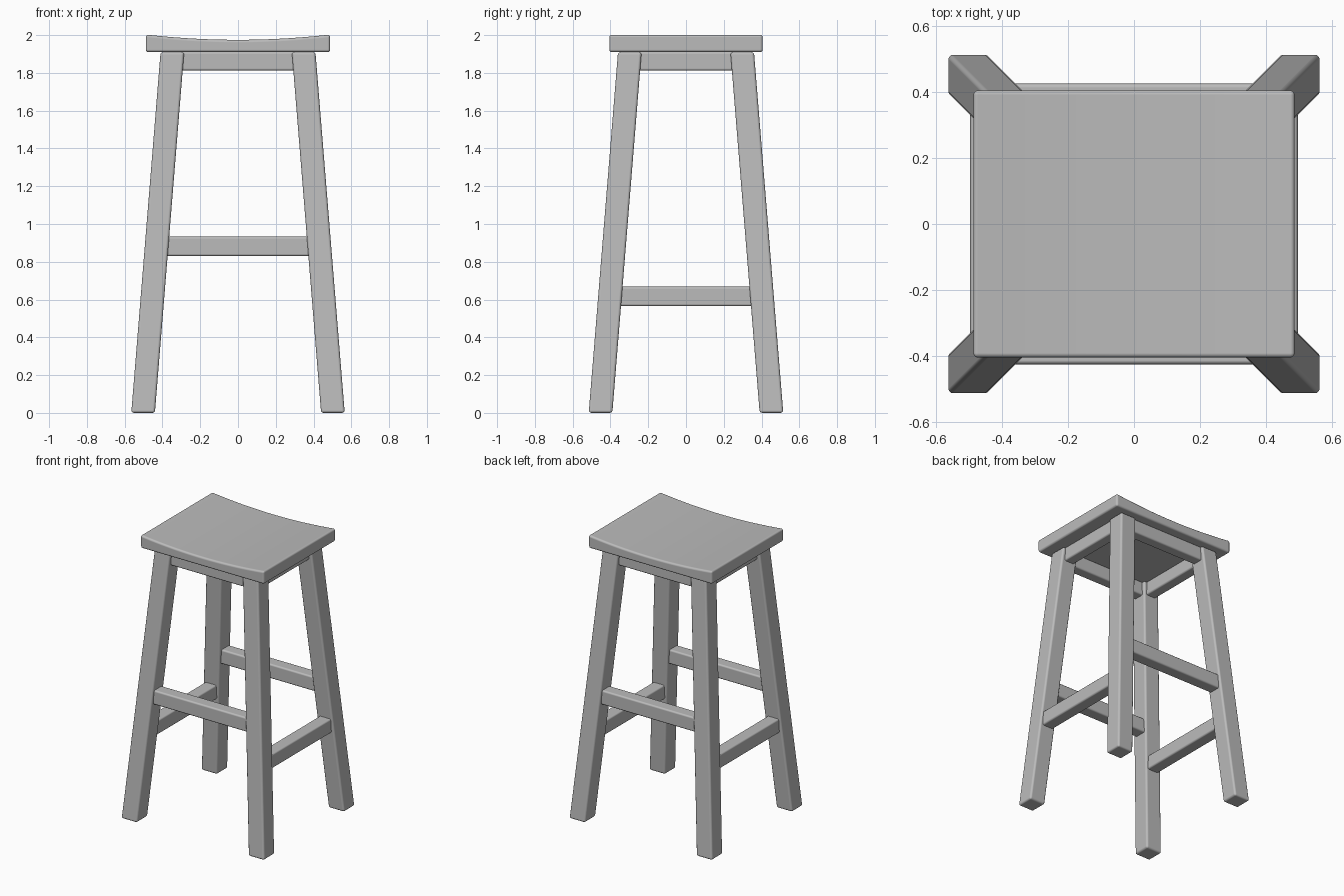
import bpy
import bmesh
import math

cube = bpy.data.objects.get("Cube")
if cube:
    bpy.data.objects.remove(cube, do_unlink=True)

# Single painted finish
grey = bpy.data.materials.new("plain_grey")
grey.use_nodes = True
colour = (0.5, 0.5, 0.5, 1)
grey.diffuse_color = colour
grey.node_tree.nodes["Principled BSDF"].inputs["Base Color"].default_value = colour

SEAT_BOTTOM = 1.91
LEG = 0.125                    # leg thickness
FOOT = (0.5025, 0.4525)        # leg centre on the floor
SPLAY = 0.155 / SEAT_BOTTOM    # inward lean per unit of height


def prism(name, loop, shift, bevel):
    """Extrude a closed loop of points along shift, with softened edges."""
    bm = bmesh.new()
    face = bm.faces.new([bm.verts.new(p) for p in loop])
    new = bmesh.ops.extrude_face_region(bm, geom=[face])["geom"]
    verts = [v for v in new if isinstance(v, bmesh.types.BMVert)]
    bmesh.ops.translate(bm, verts=verts, vec=shift)
    bmesh.ops.recalc_face_normals(bm, faces=bm.faces)
    mesh = bpy.data.meshes.new(name)
    bm.to_mesh(mesh)
    bm.free()
    mesh.materials.append(grey)
    obj = bpy.data.objects.new(name, mesh)
    bpy.context.collection.objects.link(obj)
    mod = obj.modifiers.new("soft_edges", "BEVEL")
    mod.width = bevel
    mod.segments = 3
    mod.limit_method = "ANGLE"
    mod.angle_limit = math.radians(40)
    mod.harden_normals = True
    mesh.shade_smooth()
    return obj


def rect(cx, cy, hx, hy, z):
    return [(cx - hx, cy - hy, z), (cx + hx, cy - hy, z),
            (cx + hx, cy + hy, z), (cx - hx, cy + hy, z)]


# Saddle seat: dished top, flat underside
W, D, STEPS = 0.488, 0.406, 24
profile = [(W, -D, SEAT_BOTTOM), (-W, -D, SEAT_BOTTOM)]
for i in range(STEPS + 1):
    t = 2 * i / STEPS - 1
    profile.append((W * t, -D, 1.975 + 0.028 * t * t))
prism("seat", profile, (0, 2 * D, 0), 0.014)

# Four splayed legs
for x_name, sx in (("left", 1), ("right", -1)):
    for y_name, sy in (("front", -1), ("back", 1)):
        lean = SPLAY * SEAT_BOTTOM
        prism(f"{y_name}_{x_name}_leg",
              rect(sx * FOOT[0], sy * FOOT[1], LEG / 2, LEG / 2, 0),
              (-sx * lean, -sy * lean, SEAT_BOTTOM), 0.014)


def rail(name, axis, side, z, height, thick, out):
    """Bar joining two legs, along x (axis 0) or y (axis 1)."""
    inset = SPLAY * (z + height / 2)
    half = FOOT[axis] - inset - 0.02
    across = side * (FOOT[1 - axis] - inset + out)
    if axis == 0:
        loop = rect(0, across, half, thick / 2, z)
    else:
        loop = rect(across, 0, thick / 2, half, z)
    prism(name, loop, (0, 0, height), 0.012)


# Aprons under the seat and footrest stretchers
for name, axis, side, z in (("front", 0, -1, 0.83), ("back", 0, 1, 0.83),
                            ("left", 1, 1, 0.565), ("right", 1, -1, 0.565)):
    rail(name + "_apron", axis, side, 1.812, 0.1, 0.08, 0)
    rail(name + "_stretcher", axis, side, z, 0.103, 0.09, 0)
